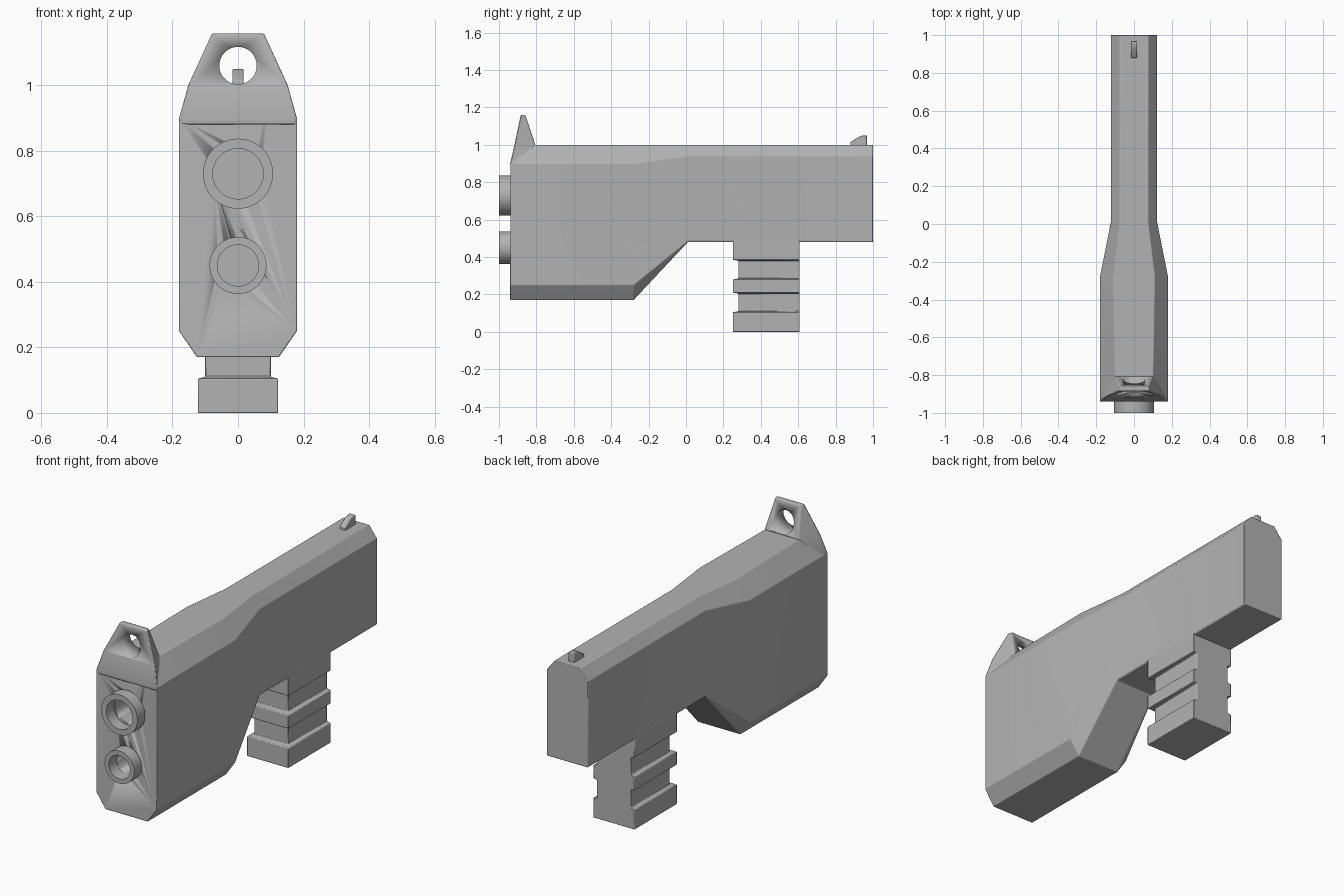
import bpy, bmesh, math

if "Cube" in bpy.data.objects:
    bpy.data.objects.remove(bpy.data.objects["Cube"])

grey = bpy.data.materials.new("mid grey")
grey.diffuse_color = (0.45, 0.45, 0.45, 1)
grey.use_nodes = True
grey.node_tree.nodes["Principled BSDF"].inputs["Base Color"].default_value = grey.diffuse_color


def finish(name, bm, bevel=0.0):
    bmesh.ops.recalc_face_normals(bm, faces=bm.faces)
    me = bpy.data.meshes.new(name)
    bm.to_mesh(me)
    bm.free()
    ob = bpy.data.objects.new(name, me)
    bpy.context.collection.objects.link(ob)
    me.materials.append(grey)
    bpy.ops.object.select_all(action='DESELECT')
    bpy.context.view_layer.objects.active = ob
    ob.select_set(True)
    bpy.ops.object.shade_smooth_by_angle(angle=math.radians(25))
    if bevel:
        m = ob.modifiers.new("edge", 'BEVEL')
        m.width, m.segments, m.limit_method = bevel, 2, 'ANGLE'
        m.angle_limit = math.radians(30)
    return ob


def loft(name, rings, bevel=0.0):
    """Skin a list of equal-length point loops and cap both ends."""
    bm = bmesh.new()
    loops = [[bm.verts.new(p) for p in r] for r in rings]
    n = len(loops[0])
    for a, b in zip(loops, loops[1:]):
        for i in range(n):
            bm.faces.new((a[i], a[(i + 1) % n], b[(i + 1) % n], b[i]))
    bm.faces.new(loops[0])
    bm.faces.new(loops[-1])
    return finish(name, bm, bevel)


def circle(r, y, z, n=48):
    return [(r * math.cos(2 * math.pi * i / n), y, z + r * math.sin(2 * math.pi * i / n))
            for i in range(n)]


def cut(ob, r, y0, y1, z):
    c = loft("hole_cutter", [circle(r, y0, z), circle(r, y1, z)])
    c.hide_render = True
    c.hide_set(True)
    c.display_type = 'WIRE'
    m = ob.modifiers.new("hole", 'BOOLEAN')
    m.object, m.solver = c, 'EXACT'


# Main body: eight-sided section changing along the length
def section(y, w, bw, bz, cz, sz, tw, top_y=None):
    t = y if top_y is None else top_y
    half = [(bw, y, bz), (w, y, cz), (w, y, sz), (tw, t, 1.0)]
    return half + [(-x, yy, z) for x, yy, z in reversed(half)]


body = loft("body", [
    section(-0.94, 0.18, 0.125, 0.17, 0.25, 0.90, 0.10, -0.90),
    section(-0.28, 0.18, 0.125, 0.17, 0.25, 0.90, 0.11),
    section(0.01, 0.122, 0.119, 0.48, 0.486, 0.94, 0.075),
    section(1.0, 0.122, 0.119, 0.48, 0.486, 0.94, 0.075)], 0.004)

# Front sight: leaning tapered plate with a round hole
def plate(z, y0, w0, y1, w1):
    return [(-w0, y0, z), (w0, y0, z), (w1, y1, z), (-w1, y1, z)]


sight = loft("front_sight", [
    plate(0.88, -0.938, 0.179, -0.90, 0.178),
    plate(0.90, -0.94, 0.18, -0.89, 0.176),
    plate(1.0, -0.917, 0.154, -0.806, 0.10),
    plate(1.158, -0.884, 0.08, -0.858, 0.076)], 0.005)
cut(sight, 0.057, -1.1, -0.6, 1.06)

# Two muzzle rings bored into the body
for name, z, ro, ri in (("upper_muzzle", 0.73, 0.107, 0.077),
                        ("lower_muzzle", 0.45, 0.087, 0.063)):
    cut(body, ri, -1.1, -0.70, z)
    bm = bmesh.new()
    loops = [[bm.verts.new(p) for p in circle(r, y, z)]
             for r, y in ((ro, -0.935), (ro, -1.0), (ri, -1.0), (ri, -0.935))]
    for k in range(4):
        a, b = loops[k], loops[(k + 1) % 4]
        for i in range(48):
            j = (i + 1) % 48
            bm.faces.new((a[i], a[j], b[j], b[i]))
    finish(name, bm)

# Grip: stacked wide bands and recessed grooves, flush at the back
steps = [(0.0, 0), (0.105, 0), (0.11, 1), (0.205, 1), (0.21, 0),
         (0.28, 0), (0.285, 1), (0.38, 1), (0.385, 0), (0.49, 0)]
rings = []
for z, groove in steps:
    w, y = (0.10, 0.28) if groove else (0.122, 0.25)
    rings.append(plate(z, y, w, 0.608, w))
loft("grip", rings, 0.003)

# Rear sight blade
profile = [(0.88, 0.99), (0.88, 1.015), (0.925, 1.043), (0.945, 1.05),
           (0.968, 1.05), (0.968, 0.99)]
loft("rear_sight", [[(x, y, z) for y, z in profile] for x in (-0.017, 0.017)], 0.004)
